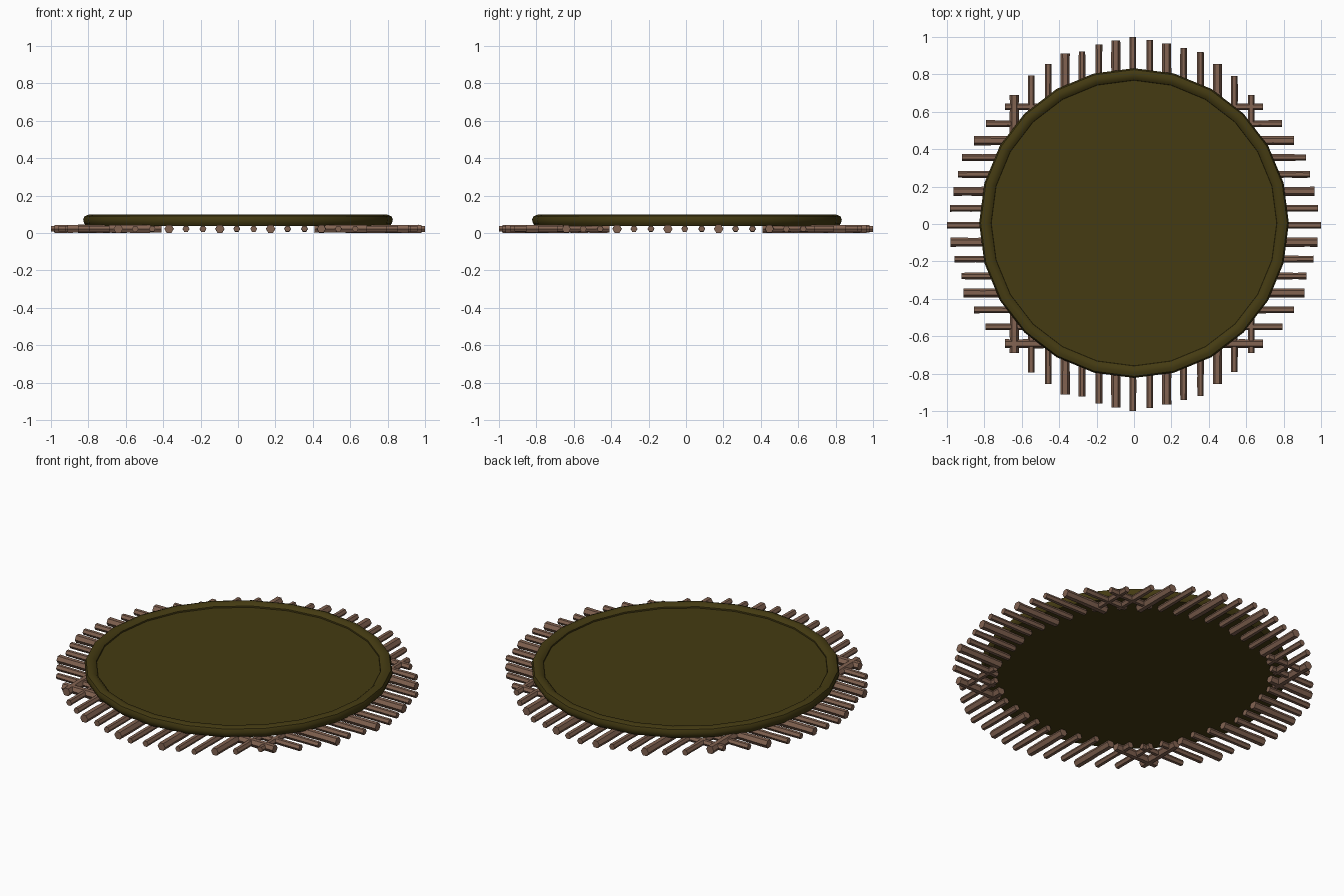
import bpy, bmesh, math, random
from mathutils import Vector

if "Cube" in bpy.data.objects:
    bpy.data.objects.remove(bpy.data.objects["Cube"])

random.seed(4)

def material(name, color):
    m = bpy.data.materials.new(name)
    m.diffuse_color = (*color, 1)
    m.use_nodes = True
    m.node_tree.nodes["Principled BSDF"].inputs["Base Color"].default_value = m.diffuse_color
    return m

olive = material("dark olive cloth", (0.058, 0.043, 0.006))
brown = material("brown yarn", (0.225, 0.125, 0.083))

def finish(name, bm, mat):
    bmesh.ops.recalc_face_normals(bm, faces=bm.faces)
    me = bpy.data.meshes.new(name)
    bm.to_mesh(me)
    bm.free()
    me.materials.append(mat)
    ob = bpy.data.objects.new(name, me)
    bpy.context.collection.objects.link(ob)
    return ob

def smooth(ob, angle):
    bpy.ops.object.select_all(action='DESELECT')
    ob.select_set(True)
    bpy.context.view_layer.objects.active = ob
    bpy.ops.object.shade_smooth_by_angle(angle=math.radians(angle))

def loft(bm, rings, closed=False):
    loops = [[bm.verts.new(p) for p in r] for r in rings]
    n = len(loops[0])
    pairs = list(zip(loops, loops[1:]))
    if closed:
        pairs.append((loops[-1], loops[0]))
    for a, b in pairs:
        for i in range(n):
            j = (i + 1) % n
            bm.faces.new((a[i], a[j], b[j], b[i]))
    if not closed:
        bm.faces.new(loops[0])
        bm.faces.new(loops[-1])

SEG = 24
def circle(r, z):
    return [(r * math.cos(i * math.tau / SEG), r * math.sin(i * math.tau / SEG) + 0.005, z)
            for i in range(SEG)]

# Round pad
bm = bmesh.new()
loft(bm, [circle(0.79, 0.038), circle(0.79, 0.074)])
finish("pad", bm, olive)

# Rolled rim around the pad
profile = [(0.77, 0.038), (0.812, 0.038), (0.823, 0.052), (0.828, 0.072), (0.820, 0.090),
           (0.800, 0.098), (0.778, 0.094), (0.764, 0.082), (0.762, 0.066)]
bm = bmesh.new()
loft(bm, [circle(r, z) for r, z in profile], closed=True)
smooth(finish("rim", bm, olive), 40)

# Fringe: parallel six-sided strands on each of the four sides, every third one thicker
ENDS = [0.69, 0.795, 0.855, 0.912, 0.922, 0.96, 0.982, 1.0,
        0.985, 0.965, 0.94, 0.92, 0.855, 0.79, 0.69]
LENGTH, STEPS, MID = 0.28, 5, 0.0225

def strand(bm, offset, end, radius, place):
    rings = []
    for s in range(STEPS + 1):
        u = end - LENGTH * s / STEPS
        r = radius * random.uniform(0.94, 1.04)
        rings.append([place(u, offset + r * math.cos(k * math.pi / 3),
                            MID + r * math.sin(k * math.pi / 3)) for k in range(6)])
    loft(bm, rings)

sides = {
    "right_fringe": lambda u, v, z: Vector((u, v, z)),
    "left_fringe": lambda u, v, z: Vector((-u, v, z)),
    "back_fringe": lambda u, v, z: Vector((v, u, z)),
    "front_fringe": lambda u, v, z: Vector((v, -u, z)),
}
for name, place in sides.items():
    bm = bmesh.new()
    for i, end in enumerate(ENDS):
        strand(bm, -0.64 + i * 0.0905, end, 0.0245 if i % 3 == 0 else 0.018, place)
    finish(name, bm, brown)
